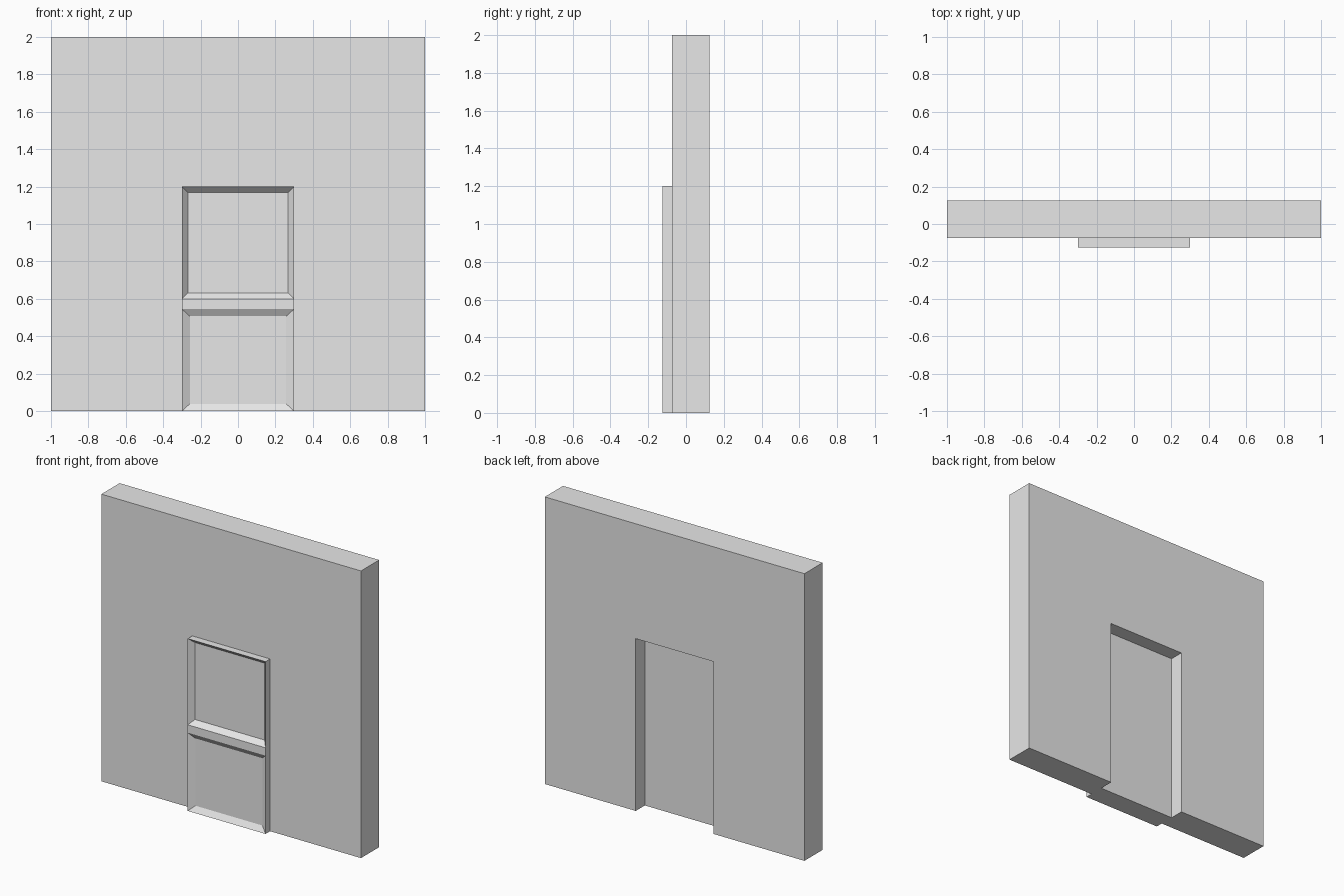
import bpy
import bmesh

cube = bpy.data.objects.get("Cube")
if cube:
    bpy.data.objects.remove(cube, do_unlink=True)

WALL_FRONT, WALL_BACK = -0.075, 0.125
DOOR_FRONT, DOOR_BACK = -0.125, 0.025
HALF, TOP = 0.3, 1.2

grey = bpy.data.materials.new("plaster_grey")
grey.use_nodes = True
colour = (0.8, 0.8, 0.8, 1)
grey.diffuse_color = colour
grey.node_tree.nodes["Principled BSDF"].inputs["Base Color"].default_value = colour


def finish(bm, name):
    bmesh.ops.recalc_face_normals(bm, faces=bm.faces)
    mesh = bpy.data.meshes.new(name)
    bm.to_mesh(mesh)
    bm.free()
    mesh.materials.append(grey)
    obj = bpy.data.objects.new(name, mesh)
    bpy.context.collection.objects.link(obj)
    return obj


def extrude_back(bm, faces, depth):
    geom = bmesh.ops.extrude_face_region(bm, geom=faces, use_keep_orig=True)["geom"]
    verts = [g for g in geom if isinstance(g, bmesh.types.BMVert)]
    bmesh.ops.translate(bm, verts=verts, vec=(0, depth, 0))


def sink_panel(bm, face, border_x, border_z, depth):
    """Recess a rectangular face with sloped borders."""
    centre = face.calc_center_median()
    bmesh.ops.inset_individual(bm, faces=[face], thickness=0.01)
    x_half = max(v.co.x for v in face.verts) - centre.x + 0.01
    z_half = max(v.co.z for v in face.verts) - centre.z + 0.01
    for v in face.verts:
        v.co.x = centre.x + (x_half - border_x) * (1 if v.co.x > centre.x else -1)
        v.co.z = centre.z + (z_half - border_z) * (1 if v.co.z > centre.z else -1)
        v.co.y += depth


# Wall with a doorway, from an arch-shaped outline
bm = bmesh.new()
outline = [(-1, 0), (-HALF, 0), (-HALF, TOP), (HALF, TOP),
           (HALF, 0), (1, 0), (1, 2), (-1, 2)]
front = bm.faces.new([bm.verts.new((x, WALL_FRONT, z)) for x, z in outline])
extrude_back(bm, [front], WALL_BACK - WALL_FRONT)
finish(bm, "wall")

# Door: lower panel, middle rail and upper panel
bm = bmesh.new()
rows = [[bm.verts.new((x, DOOR_FRONT, z)) for x in (-HALF, HALF)]
        for z in (0, 0.545, 0.6, TOP)]
strips = [bm.faces.new((a[0], a[1], b[1], b[0])) for a, b in zip(rows, rows[1:])]
extrude_back(bm, strips, DOOR_BACK - DOOR_FRONT)
sink_panel(bm, strips[0], 0.045, 0.041, 0.025)
sink_panel(bm, strips[2], 0.035, 0.035, 0.035)
finish(bm, "door")
